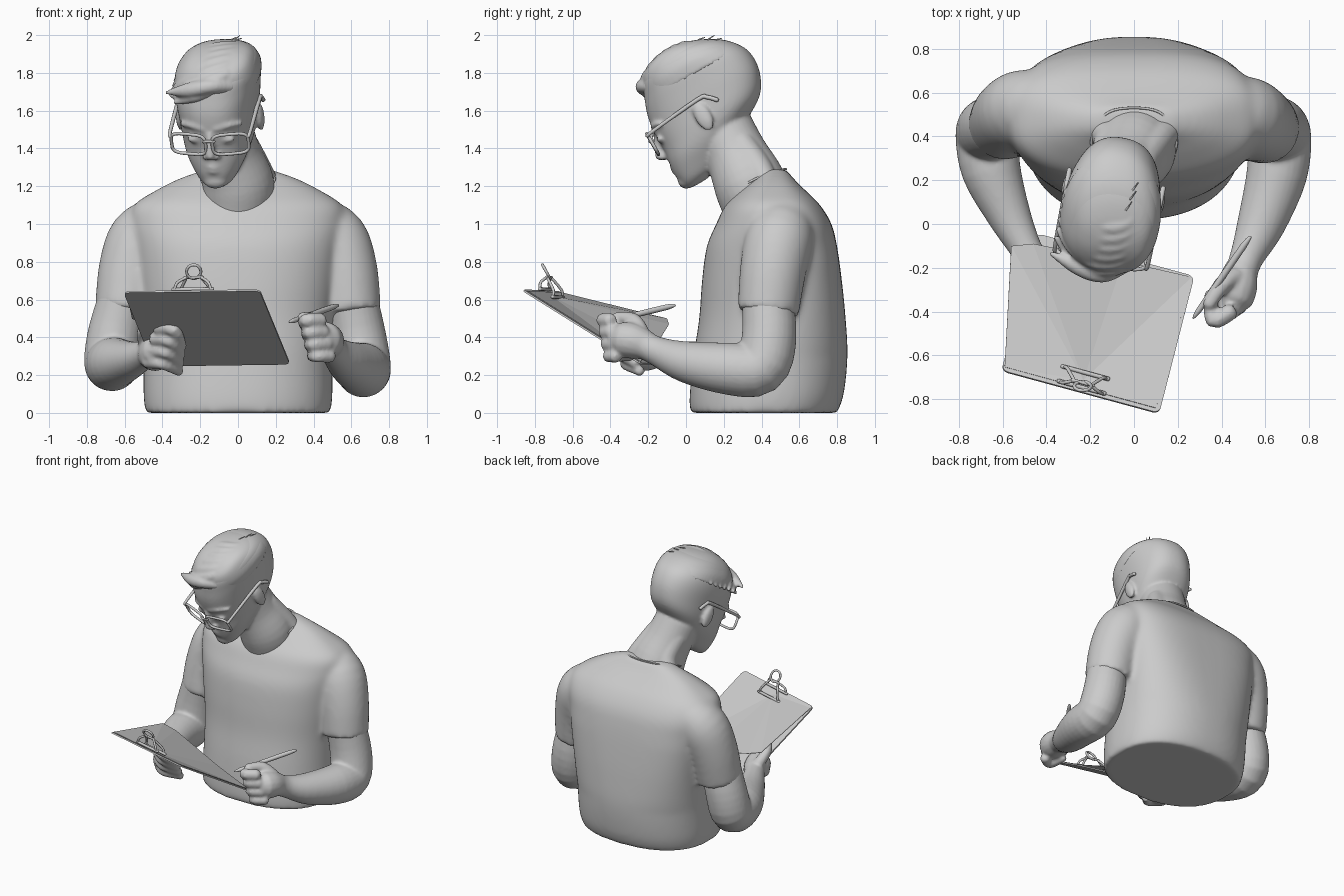
import bpy, bmesh, math
from mathutils import Vector, Matrix

if "Cube" in bpy.data.objects:
    bpy.data.objects.remove(bpy.data.objects["Cube"])


def spline(pts, steps=4, closed=False):
    """Catmull-Rom resampling of 4D points."""
    p = [Vector(q) for q in pts]
    n, out = len(p), []
    for i in range(n if closed else n - 1):
        if closed:
            a, b, c, d = (p[(i + k) % n] for k in (-1, 0, 1, 2))
        else:
            a, b, c, d = p[max(i - 1, 0)], p[i], p[i + 1], p[min(i + 2, n - 1)]
        for k in range(steps):
            t = k / steps
            out.append((b * 2 + (c - a) * t + (a * 2 - b * 5 + c * 4 - d) * t * t
                        + (b * 3 - a - c * 3 + d) * t ** 3) * 0.5)
    return out if closed else out + [p[-1]]


def bridge(bm, rings, closed=False):
    vs = [[bm.verts.new(c) for c in r] for r in rings]
    n, m = len(vs[0]), len(vs)
    for i in range(m if closed else m - 1):
        a, b = vs[i], vs[(i + 1) % m]
        for j in range(n):
            k = (j + 1) % n
            bm.faces.new((a[j], a[k], b[k], b[j]))
    if not closed:
        bm.faces.new(vs[0][::-1])
        bm.faces.new(vs[-1])


def tube(bm, pts, n=16, steps=4, closed=False, tip=True):
    """Round limb through (x, y, z, radius) points."""
    s = spline(pts, steps, closed)
    if tip and not closed:
        for end, nxt in ((0, 1), (-1, -2)):
            p, q = s[end], s[nxt]
            d = (p.xyz - q.xyz).normalized()
            e = Vector((*(p.xyz + d * p.w * 0.6), p.w * 0.6))
            s = [e] + s if end == 0 else s + [e]
    m, rings, ref = len(s), [], None
    for i, p in enumerate(s):
        a = s[(i - 1) % m] if closed else s[max(i - 1, 0)]
        b = s[(i + 1) % m] if closed else s[min(i + 1, m - 1)]
        t = (b.xyz - a.xyz).normalized()
        if ref is None:
            ref = t.orthogonal()
        ref = (ref - t * ref.dot(t)).normalized()
        side = t.cross(ref)
        rings.append([p.xyz + (ref * math.cos(f) + side * math.sin(f)) * p.w
                      for f in (2 * math.pi * j / n for j in range(n))])
    bridge(bm, rings, closed)


def sup(f, e):
    c, s = math.cos(f), math.sin(f)
    return (math.copysign(abs(c) ** (2 / e), c), math.copysign(abs(s) ** (2 / e), s))


def stack(bm, rows, e=2.3, e_back=None, n=64):
    """Loft of level sections (z, y front, y back, half width); squarer back if asked."""
    rings = []
    for z, yf, yb, rx in spline(rows, 4):
        ring = [sup(f, e_back(z) if e_back and f < math.pi else e)
                for f in (2 * math.pi * j / n for j in range(n))]
        rings.append([(rx * c, (yf + yb) / 2 + (yb - yf) / 2 * s, z) for c, s in ring])
    bridge(bm, rings)


def ball(bm, loc, size):
    bmesh.ops.create_uvsphere(bm, u_segments=16, v_segments=10, radius=1,
                              matrix=Matrix.Translation(loc) @ Matrix.Diagonal((*size, 1)))


def make(name, bm, voxel=0, smooth=0, flat=False):
    bmesh.ops.recalc_face_normals(bm, faces=bm.faces)
    me = bpy.data.meshes.new(name)
    bm.to_mesh(me)
    bm.free()
    for p in me.polygons:
        p.use_smooth = not flat
    ob = bpy.data.objects.new(name, me)
    bpy.context.collection.objects.link(ob)
    if voxel:
        r = ob.modifiers.new("fuse", 'REMESH')
        r.mode, r.voxel_size, r.use_smooth_shade = 'VOXEL', voxel, True
    if smooth:
        s = ob.modifiers.new("soften", 'SMOOTH')
        s.factor, s.iterations = 0.5, smooth
    return ob


# shirt: torso and sleeves fused
bm = bmesh.new()
stack(bm, [(0, .02, .80, .49), (.1, .02, .835, .50), (.3, .04, .855, .50), (.5, .07, .845, .51),
           (.7, .085, .825, .53), (.88, .11, .80, .55), (1.0, .16, .77, .57), (1.1, .21, .71, .55),
           (1.18, .29, .63, .43), (1.24, .36, .57, .31), (1.29, .40, .53, .17)],
      e_back=lambda z: 2.3 + .8 * min(1, max(0, (z - .3) / .5)))
for s, dy in ((-1, .03), (1, 0)):
    tube(bm, [(s * .40, .53 + dy, 1.0, .15), (s * .505, .495 + dy, .92, .18), (s * .565, .46 + dy, .75, .175),
              (s * .595, .435 + dy / 2, .53, .163)], n=32, tip=False)
make("shirt", bm, .016, 14)

# collar
bm = bmesh.new()
half = [(.12, .22, 1.15), (.195, .37, 1.24), (.13, .50, 1.285)]
loop = [(0, .195, 1.10)] + half + [(0, .53, 1.29)] + [(-x, y, z) for x, y, z in half[::-1]]
tube(bm, [(*p, .006) for p in loop], n=8, steps=6, closed=True)
make("shirt_collar", bm)


def hand(bm, palm, k0, k1, mid, t0, t1, thumb):
    """Palm, four curled fingers between two knuckle ends, and a thumb."""
    tube(bm, palm)
    for i in range(4):
        f = i / 3
        k, t = Vector(k0).lerp(Vector(k1), f), Vector(t0).lerp(Vector(t1), f)
        r = .036 - .004 * f
        tube(bm, [(*k, r + .004), (*(k + Vector(mid)), r), (*t, r * .85)], n=12)
    tube(bm, thumb, n=12)


# bare arms with hands
bm = bmesh.new()
tube(bm, [(.60, .43, .62, .135), (.64, .44, .40, .145), (.665, .39, .24, .145), (.65, .22, .235, .138),
          (.58, 0, .27, .11), (.515, -.15, .325, .078), (.49, -.22, .36, .075)], n=28)
hand(bm, [(.49, -.2, .355, .075), (.47, -.28, .38, .095), (.45, -.34, .39, .095)],
     (.44, -.40, .49), (.49, -.37, .30), (-.08, -.04, 0), (.35, -.32, .47), (.39, -.29, .30),
     [(.46, -.24, .43, .045), (.40, -.28, .49, .04), (.34, -.37, .505, .03)])
make("left_arm", bm, .011, 4)
bm = bmesh.new()
tube(bm, [(-.60, .44, .62, .135), (-.65, .44, .42, .145), (-.67, .40, .27, .145), (-.65, .24, .265, .135),
          (-.57, .04, .28, .1), (-.50, -.1, .305, .075), (-.46, -.17, .32, .07)], n=28)
hand(bm, [(-.47, -.14, .315, .072), (-.44, -.22, .31, .09), (-.42, -.28, .33, .085)],
     (-.42, -.36, .45), (-.48, -.26, .27), (.08, -.06, -.01), (-.30, -.32, .35), (-.31, -.24, .22),
     [(-.49, -.17, .37, .04), (-.50, -.25, .43, .036), (-.46, -.33, .46, .028)])
make("right_arm", bm, .011, 4)

# pencil
bm = bmesh.new()
tube(bm, [(.27, -.43, .48, .003), (.295, -.395, .489, .013), (.40, -.245, .525, .015),
          (.50, -.10, .56, .015), (.53, -.06, .57, .007)], n=10, steps=2)
make("pencil", bm)

# head and neck
M = (Matrix.Translation((-.105, .08, 1.64)) @ Matrix.Rotation(math.radians(-11), 4, 'Z')
     @ Matrix.Rotation(math.radians(30), 4, 'X'))


def place(bm):
    """Lean the crown to one side, then set the head in its pose."""
    for vert in bm.verts:
        vert.co.x += .6 * max(0, vert.co.z - .05) ** 2
    bm.transform(M)


bm = bmesh.new()
stack(bm, [(-.36, -.28, -.17, .05), (-.33, -.30, -.06, .095), (-.27, -.31, .05, .135),
           (-.2, -.305, .16, .172), (-.12, -.295, .29, .195), (-.02, -.295, .35, .208),
           (.08, -.28, .362, .22), (.16, -.25, .335, .222), (.24, -.21, .26, .205),
           (.29, -.14, .16, .16), (.32, -.05, .06, .08)])
tube(bm, [(0, -.285, -.02, .02), (0, -.312, -.08, .024), (0, -.33, -.137, .029)], n=12)
for s in (-1, 1):
    ball(bm, (s * .027, -.308, -.147), (.022, .03, .018))
    ball(bm, (s * .216, .01, -.09), (.022, .045, .082))
    tube(bm, [(s * .03, -.283, .005, .016), (s * .10, -.262, .015, .017), (s * .16, -.217, .0, .013)], n=10)
    ball(bm, (s * .085, -.268, -.065), (.045, .022, .022))
for z, r in ((-.215, .013), (-.242, .016)):
    tube(bm, [(-.065, -.278, z, .007), (0, -.305, z, r), (.065, -.278, z, .007)], n=10)
ball(bm, (0, -.285, -.315), (.06, .033, .04))
place(bm)
tube(bm, [(-.08, .20, 1.5, .16), (-.045, .265, 1.37, .165), (0, .335, 1.22, .19), (0, .375, 1.1, .185)], n=32)
for s in (-1, 1):
    tube(bm, [(-.05 + s * .08, .29, 1.42, .08), (s * .11, .39, 1.28, .075), (s * .19, .45, 1.17, .05)], n=16)
make("head", bm, .01, 7)

# hair: cap, swept locks and stray tufts
bm = bmesh.new()
stack(bm, [(.13, -.235, .345, .226), (.2, -.225, .30, .222), (.27, -.19, .21, .185),
           (.31, -.12, .12, .14), (.33, -.05, .04, .07)])


def scalp(x, y):
    return max(.16, .33 * math.sqrt(max(0, 1 - (x / .25) ** 2 - ((y - .02) / .33) ** 2)))


for i in range(6):
    y, f = -.17 + i * .05, 1 - i * .06
    path = [(.11 - .01 * i, y + .13, .025), (.06, y + .03, .05 * f), (-.04, y - .02, .055 * f),
            (-.14, y - .01, .046 * f), (-.225, y + .03, .012)]
    tube(bm, [(x, max(yy, -.21), scalp(x, yy) - .03, r) for x, yy, r in path], n=12)
tube(bm, [(.10, -.18, .20, .03), (0, -.225, .23, .04), (-.11, -.222, .21, .042), (-.24, -.20, .18, .01)], n=12)
tube(bm, [(.0, -.225, .19, .02), (-.08, -.23, .17, .03), (-.19, -.205, .12, .012)], n=12)
place(bm)
make("hair", bm, .01, 3)
bm = bmesh.new()
for x, y, h in ((-.03, .06, 1.99), (-.01, .11, 2.0), (.0, .15, 1.985)):
    tube(bm, [(x - .03, y - .02, 1.93, .006), (x - .01, y, 1.97, .005), (x + .02, y + .04, h - .002, .002)], n=6)
make("stray_hair", bm)

# glasses
bm = bmesh.new()
for s in (-1, 1):
    rim = [sup(2 * math.pi * j / 24, 4) for j in range(24)]
    tube(bm, [(s * .113 + .095 * c, -.335 + .035 * abs(s * .113 + .095 * c) / .2, -.068 + .06 * k, .009)
              for c, k in rim], n=8, steps=1, closed=True)
    tube(bm, [(s * .208, -.30, -.03, .010), (s * .216, -.27, -.02, .010), (s * .217, .03, .005, .012),
              (s * .218, .08, -.01, .012), (s * .218, .12, -.05, .012)], n=8)
tube(bm, [(-.03, -.332, -.045, .008), (0, -.342, -.037, .008), (.03, -.332, -.045, .008)], n=8)
bm.transform(M)
make("glasses", bm)

# clipboard
A, B, C = Vector((-.605, -.67, .64)), Vector((.115, -.865, .65)), Vector((.275, -.24, .26))
u, v = (B - A).normalized(), (C - B).normalized()
nrm = u.cross(v).normalized()
bm = bmesh.new()
bm.faces.new([bm.verts.new(p) for p in (A, B, C, A + C - B)])
bmesh.ops.bevel(bm, geom=bm.verts[:], offset=.03, segments=4, profile=.5, affect='VERTICES')
board = make("clipboard", bm, flat=True)
sol = board.modifiers.new("thickness", 'SOLIDIFY')
sol.thickness, sol.offset = .01, 0

# paper with a lifted corner
bm = bmesh.new()
P = (A + B) / 2 + v * .06
lift = nrm * .008
rim = [A + lift + v * .02 + u * .01, B + lift + v * .02 - u * .02, C + lift - u * .01 - v * .01,
       Vector((-.05, -.17, .34)), Vector((-.46, -.09, .47)), Vector((-.56, -.10, .50))]
vs = [bm.verts.new(p) for p in rim]
hub = bm.verts.new(P + lift)
for i in range(6):
    bm.faces.new((hub, vs[i], vs[(i + 1) % 6]))
paper = make("paper", bm, flat=True)
paper.modifiers.new("thickness", 'SOLIDIFY').thickness = .003

# clip: wire legs, bars and hanging ring
bm = bmesh.new()


def at(a, b, c, r):
    return (*(P + u * a + v * b + nrm * c), r)


for b in (-.045, .035):
    tube(bm, [at(-.11, b, .02, .01), at(.11, b, .02, .01)], n=8)
    for s in (-1, 1):
        tube(bm, [at(s * .10, b, .015, .008), at(s * .085, b - .02, .05, .008), at(s * .04, -.06, .085, .008)], n=8)
tube(bm, [at(-.05, -.06, .085, .008), at(.05, -.06, .085, .008)], n=8)
hub = P + v * -.06 + nrm * .085 + Vector((0, -.015, .03))
turns = [k * math.pi / 6 for k in range(12)]
tube(bm, [(hub.x + .038 * math.cos(f), hub.y - .02 * math.sin(f), hub.z + .036 * math.sin(f), .008)
          for f in turns], n=8, steps=2, closed=True)
make("clip", bm)
